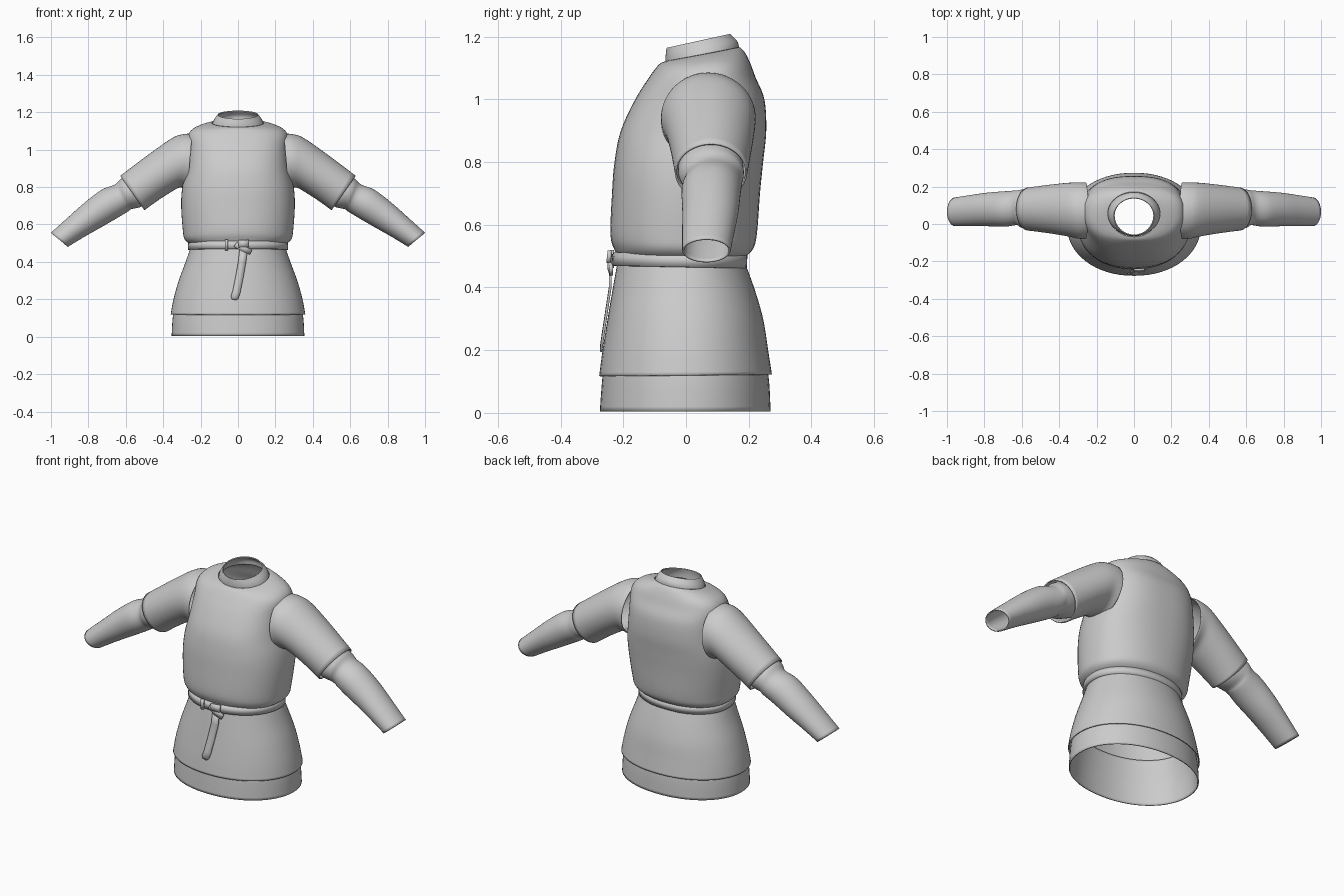
import bpy
import bmesh
from math import sin, cos, pi
from mathutils import Vector

cube = bpy.data.objects.get("Cube")
if cube:
    bpy.data.objects.remove(cube, do_unlink=True)

SEGMENTS = 64
CLOTH_COLOUR = (0.6, 0.6, 0.6, 1)
cloth = bpy.data.materials.new("grey cloth")
cloth.use_nodes = True
cloth.diffuse_color = CLOTH_COLOUR
cloth.node_tree.nodes["Principled BSDF"].inputs["Base Color"].default_value = CLOTH_COLOUR


def spline(rows, steps):
    """Smoothly interpolate rows of numbers, passing through every row."""
    out = []
    for i in range(len(rows) - 1):
        a, b = rows[max(i - 1, 0)], rows[i]
        c, d = rows[i + 1], rows[min(i + 2, len(rows) - 1)]
        for k in range(steps):
            t = k / steps
            out.append([q + t * (r - p) / 2
                        + t * t * (2 * p - 5 * q + 4 * r - s) / 2
                        + t ** 3 * (3 * q - p - 3 * r + s) / 2
                        for p, q, r, s in zip(a, b, c, d)])
    return out + [list(rows[-1])]


def loft(name, rings, thickness=0.006, mirror=False):
    """Skin closed rings of points into an open cloth tube."""
    bm = bmesh.new()
    loops = [[bm.verts.new(p) for p in ring] for ring in rings]
    for low, high in zip(loops, loops[1:]):
        n = len(low)
        for j in range(n):
            k = (j + 1) % n
            bm.faces.new((low[j], low[k], high[k], high[j]))
    return finish(name, bm, thickness, mirror)


def finish(name, bm, thickness=0, mirror=False):
    mesh = bpy.data.meshes.new(name)
    bm.to_mesh(mesh)
    bm.free()
    mesh.materials.append(cloth)
    obj = bpy.data.objects.new(name, mesh)
    bpy.context.collection.objects.link(obj)
    if thickness:
        solid = obj.modifiers.new("Thickness", "SOLIDIFY")
        solid.thickness = thickness
        solid.offset = -1
    if mirror:
        obj.modifiers.new("Mirror", "MIRROR")
    bpy.ops.object.select_all(action="DESELECT")
    obj.select_set(True)
    bpy.context.view_layer.objects.active = obj
    bpy.ops.object.shade_smooth_by_angle(angle=0.7)
    return obj


def power(value, n):
    return abs(value) ** (2 / n) * (1 if value > 0 else -1)


def body_ring(z, half, mid, front, back, n, tilt):
    """Horizontal rounded outline with separate front and back depths."""
    points = []
    for j in range(SEGMENTS):
        angle = 2 * pi * j / SEGMENTS
        s = power(sin(angle), n)
        y = mid + s * (back - mid if s > 0 else mid - front)
        points.append((half * power(cos(angle), n), y, z + tilt * y))
    return points


def body_part(name, rows, steps=5, thickness=0.006):
    return loft(name, [body_ring(*r) for r in spline(rows, steps)], thickness)


def sleeve(name, rows, steps=5):
    """Rows give the upper and lower edge in x, z and the reach in y."""
    rings = []
    for tx, tz, bx, bz, front, back in spline(rows, steps):
        centre = Vector((tx + bx, front + back, tz + bz)) / 2
        up = Vector((tx - bx, 0, tz - bz)) / 2
        side = Vector((0, (back - front) / 2, 0))
        rings.append([centre + up * sin(2 * pi * j / SEGMENTS)
                      + side * cos(2 * pi * j / SEGMENTS)
                      for j in range(SEGMENTS)])
    return loft(name, rings, mirror=True)


# Body rows: height, half width, middle y, front y, back y, squareness, tilt
body_part("undershirt_skirt", [
    (0.005, 0.355, 0, -0.275, 0.27, 2.1, 0),
    (0.12, 0.347, 0, -0.266, 0.263, 2.1, 0),
    (0.25, 0.32, 0, -0.25, 0.24, 2.1, 0),
])
body_part("tunic_skirt", [
    (0.12, 0.36, 0, -0.277, 0.274, 2.1, 0.01),
    (0.2, 0.345, 0, -0.266, 0.262, 2.1, 0),
    (0.3, 0.317, 0, -0.25, 0.246, 2.1, 0),
    (0.4, 0.28, 0, -0.233, 0.217, 2.1, 0),
    (0.5, 0.245, 0, -0.215, 0.18, 2.1, 0),
])
body_part("tunic_body", [
    (0.49, 0.25, 0, -0.21, 0.18, 2.1, 0),
    (0.52, 0.285, 0, -0.228, 0.212, 2.2, 0),
    (0.57, 0.295, 0, -0.241, 0.226, 2.2, 0),
    (0.7, 0.304, 0.02, -0.236, 0.236, 2.3, 0),
    (0.8, 0.298, 0.04, -0.228, 0.246, 2.4, 0),
    (0.9, 0.277, 0.06, -0.208, 0.256, 2.5, 0),
    (1, 0.267, 0.07, -0.162, 0.25, 2.5, 0),
    (1.07, 0.268, 0.07, -0.118, 0.222, 2.4, 0),
    (1.105, 0.245, 0.07, -0.096, 0.205, 2.3, 0.05),
    (1.125, 0.195, 0.06, -0.083, 0.188, 2.1, 0.13),
    (1.134, 0.14, 0.055, -0.068, 0.172, 2, 0.19),
])
body_part("collar", [
    (1.12, 0.14, 0.055, -0.064, 0.17, 2, 0.19),
    (1.15, 0.128, 0.05, -0.065, 0.165, 2, 0.2),
    (1.178, 0.108, 0.045, -0.062, 0.14, 2, 0.22),
])
body_part("belt", [
    (0.465, 0.268, 0, -0.236, 0.194, 2.1, -0.02),
    (0.508, 0.266, 0, -0.232, 0.196, 2.1, -0.02),
], steps=1, thickness=0.02)

# Sleeve rows: top x, top z, bottom x, bottom z, front y, back y
sleeve("upper_sleeves", [
    (0.245, 1.085, 0.27, 0.79, -0.08, 0.222),
    (0.29, 1.083, 0.31, 0.798, -0.078, 0.222),
    (0.35, 1.063, 0.36, 0.772, -0.066, 0.22),
    (0.47, 0.98, 0.43, 0.727, -0.05, 0.21),
    (0.63, 0.86, 0.5, 0.676, -0.035, 0.195),
])
sleeve("lower_sleeves", [
    (0.54, 0.905, 0.46, 0.72, -0.02, 0.18),
    (0.605, 0.858, 0.525, 0.692, -0.025, 0.184),
    (0.63, 0.84, 0.57, 0.682, -0.02, 0.184),
    (0.66, 0.813, 0.59, 0.668, -0.006, 0.18),
    (0.73, 0.785, 0.65, 0.632, -0.014, 0.175),
    (0.82, 0.717, 0.74, 0.58, -0.012, 0.168),
    (0.91, 0.637, 0.82, 0.535, -0.012, 0.156),
    (1, 0.556, 0.91, 0.48, -0.012, 0.142),
])


def strap(name, path, width, depth=0.008):
    """Flat strip following a path, widened along x or z across its run."""
    bm = bmesh.new()
    pts = [Vector(p) for p in path]
    pairs = []
    for i, p in enumerate(pts):
        run = pts[min(i + 1, len(pts) - 1)] - pts[max(i - 1, 0)]
        across = run.cross(Vector((0, -1, 0))).normalized() * width / 2
        if name == "belt_tail" and i == len(pts) - 1:
            across *= 0.55
        pairs.append((bm.verts.new(p - across), bm.verts.new(p + across)))
    for (a, b), (c, d) in zip(pairs, pairs[1:]):
        bm.faces.new((a, b, d, c))
    return finish(name, bm, depth)


# Tied belt front: hanging tail, folded loop and keeper
strap("belt_tail", [(0.03, -0.246, 0.47), (0.022, -0.246, 0.4),
                    (0.008, -0.258, 0.32), (-0.008, -0.27, 0.24),
                    (-0.018, -0.274, 0.21), (-0.021, -0.275, 0.198)], 0.042)
strap("belt_fold", [(-0.015, -0.242, 0.494), (0.03, -0.25, 0.47),
                    (0.07, -0.244, 0.452)], 0.03, 0.012)
strap("belt_loop", [(0.028, -0.25, 0.517), (0.03, -0.254, 0.48)], 0.055, 0.014)
strap("belt_keeper", [(-0.062, -0.241, 0.52), (-0.062, -0.241, 0.462)], 0.016, 0.012)
